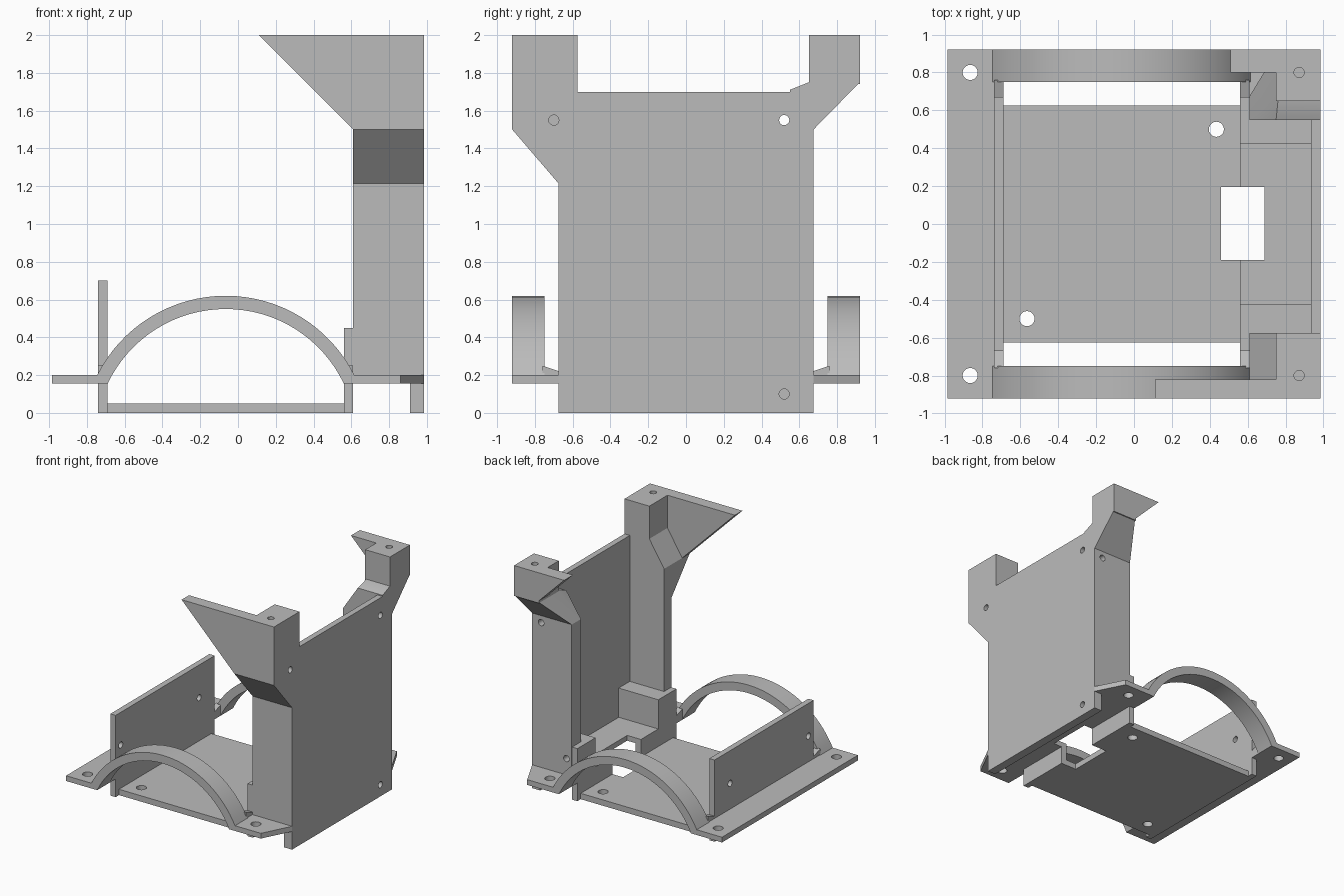
import bpy, bmesh, math
from mathutils import Matrix, Vector

if "Cube" in bpy.data.objects:
    bpy.data.objects.remove(bpy.data.objects["Cube"])

grey = bpy.data.materials.new("plain grey")
grey.use_nodes = True
grey.diffuse_color = (0.5, 0.5, 0.5, 1)
grey.node_tree.nodes["Principled BSDF"].inputs["Base Color"].default_value = (0.5, 0.5, 0.5, 1)


def finish(name, bm):
    bmesh.ops.recalc_face_normals(bm, faces=bm.faces)
    mesh = bpy.data.meshes.new(name)
    bm.to_mesh(mesh)
    bm.free()
    mesh.materials.append(grey)
    obj = bpy.data.objects.new(name, mesh)
    bpy.context.collection.objects.link(obj)
    return obj


def add_prism(bm, points, axis, lo, hi):
    """Extrude a flat profile along one axis."""
    def place(p, d):
        return {"x": (d, *p), "y": (p[0], d, p[1]), "z": (*p, d)}[axis]
    face = bm.faces.new([bm.verts.new(place(p, lo)) for p in points])
    out = bmesh.ops.extrude_face_region(bm, geom=[face])
    move = Vector(place((0, 0), hi - lo))
    bmesh.ops.translate(bm, vec=move, verts=[v for v in out["geom"] if isinstance(v, bmesh.types.BMVert)])


def prism(name, points, axis, lo, hi):
    bm = bmesh.new()
    add_prism(bm, points, axis, lo, hi)
    return finish(name, bm)


def rect(x0, x1, y0, y1):
    return [(x0, y0), (x1, y0), (x1, y1), (x0, y1)]


def box(name, x0, x1, y0, y1, z0, z1):
    return prism(name, rect(x0, x1, y0, y1), "z", z0, z1)


def hull(name, points):
    bm = bmesh.new()
    for p in points:
        bm.verts.new(p)
    out = bmesh.ops.convex_hull(bm, input=bm.verts)
    bmesh.ops.delete(bm, geom=list({v for v in out["geom_interior"] if isinstance(v, bmesh.types.BMVert)}), context="VERTS")
    bmesh.ops.dissolve_limit(bm, angle_limit=0.01, verts=bm.verts, edges=bm.edges)
    return finish(name, bm)


def level(x0, x1, y0, y1, z):
    return [(x, y, z) for x, y in rect(x0, x1, y0, y1)]


parts = []
R = 0.985   # outer right edge

# Tray: floor, side walls and flanges
parts += [
    box("floor", -0.74, 0.61, -0.625, 0.625, 0, 0.05),
    box("low_wall", -0.74, -0.69, -0.67, 0.67, 0, 0.7),
    box("inner_wall", 0.56, 0.61, -0.67, 0.67, 0, 0.2),
    box("outer_flange", -R, -0.69, -0.92, 0.92, 0.155, 0.2),
    prism("plate_flange", [(0.56, -0.92), (0.86, -0.92), (R, -0.675), (R, 0.675), (0.86, 0.92), (0.56, 0.92)],
          "z", 0.155, 0.2),
]

# Tall side plate with a thicker foot
parts += [
    box("side_plate", 0.935, R, -0.675, 0.675, 0, 1.7),
    box("side_plate_foot", 0.91, R, -0.675, 0.675, 0, 0.2),
]

# Arches and the stepped blocks, one at each end
arch = []
for radius, low, flip in ((0.762, 0.2, 1), (0.692, 0.155, -1)):
    start = math.asin((low + 0.142) / radius)
    for i in range(33):
        a = start + (math.pi - 2 * start) * i / 32
        arch.append((-0.065 + flip * radius * math.cos(a), -0.142 + radius * math.sin(a)))
for side, end in ((-1, "front"), (1, "back")):
    parts.append(prism(end + "_arch", arch, "y", side * 0.75, side * 0.92))
    parts.append(box(end + "_block", 0.56, 0.94, side * 0.425, side * 0.67, 0.155, 0.45))
    for x, label in ((-0.74, "outer"), (0.56, "inner")):
        parts.append(prism(end + "_" + label + "_gusset",
                           [(side * 0.67, 0.155), (side * 0.76, 0.155), (side * 0.76, 0.25), (side * 0.67, 0.22)],
                           "x", x, x + 0.05))

# Front post: column, outward slope, shoulder, head and flare
parts += [
    box("front_column", 0.61, R, -0.675, -0.575, 0.155, 1.5),
    hull("front_slope", level(0.61, R, -0.675, -0.575, 1.215) + level(0.61, R, -0.92, -0.575, 1.5)),
    hull("front_shoulder", level(0.61, R, -0.92, -0.575, 1.5) + level(0.75, R, -0.92, -0.575, 1.72)),
    box("front_head", 0.75, R, -0.92, -0.575, 1.72, 2),
    prism("front_flare", [(0.11, 2), (0.8, 2), (0.8, 1.5), (0.61, 1.5)], "y", -0.92, -0.82),
]

# Back post
parts += [
    box("back_column", 0.61, R, 0.55, 0.675, 0.155, 1.5),
    hull("back_shoulder", level(0.61, R, 0.55, 0.675, 1.5) + level(0.75, R, 0.55, 0.65, 1.71)
         + level(0.76, R, 0.65, 0.92, 1.75)),
    box("back_head", 0.75, R, 0.65, 0.92, 1.74, 2),
    prism("back_flare", [(0.51, 2), (0.8, 2), (0.8, 1.75), (0.76, 1.75)], "y", 0.80, 0.92),
]

# Cutter: screw holes and the cable opening
holes = [("z", -0.865, s * 0.8, 0.18, 0.04, 0.2) for s in (-1, 1)]
holes += [("z", 0.73, s * 0.8, 0.18, 0.04, 0.2) for s in (-1, 1)]
holes += [("z", 0.872, s * 0.8, 2, 0.027, 0.3) for s in (-1, 1)]
holes += [("z", -0.565, -0.5, 0.02, 0.04, 0.2), ("z", 0.435, 0.5, 0.02, 0.04, 0.2)]
holes += [("x", R, -0.7, 1.55, 0.027, 0.2), ("x", R, 0.52, 1.55, 0.027, 0.2), ("x", R, 0.52, 0.1, 0.027, 0.12)]
holes += [("x", -0.71, 0.46, 0.42, 0.027, 0.2), ("x", -0.71, -0.6, 0.42, 0.027, 0.2)]
holes += [("y", 0.9, 0.675, 1.44, 0.027, 0.15), ("y", 0.66, 0.675, 0.34, 0.027, 0.15)]
bm = bmesh.new()
turn = {"x": Matrix.Rotation(math.pi / 2, 4, "Y"), "y": Matrix.Rotation(math.pi / 2, 4, "X"), "z": Matrix()}
for axis, x, y, z, r, depth in holes:
    bmesh.ops.create_cone(bm, cap_ends=True, segments=20, radius1=r, radius2=r, depth=depth,
                          matrix=Matrix.Translation((x, y, z)) @ turn[axis])
add_prism(bm, rect(0.46, 0.69, -0.19, 0.195), "z", -0.1, 0.3)
cutter = finish("hole_cutter", bm)
cutter.hide_render = True

# Cut every part, bake the result and drop the cutter
for obj in parts:
    cut = obj.modifiers.new("holes", "BOOLEAN")
    cut.operation = "DIFFERENCE"
    cut.solver = "EXACT"
    cut.object = cutter
depsgraph = bpy.context.evaluated_depsgraph_get()
baked = [bpy.data.meshes.new_from_object(o.evaluated_get(depsgraph)) for o in parts]
for obj, mesh in zip(parts, baked):
    obj.modifiers.clear()
    obj.data = mesh
bpy.data.objects.remove(cutter)

# Smooth only the curved surfaces
bpy.ops.object.select_all(action="DESELECT")
for obj in parts:
    obj.select_set(True)
bpy.context.view_layer.objects.active = parts[0]
bpy.ops.object.shade_smooth_by_angle(angle=math.radians(25))
